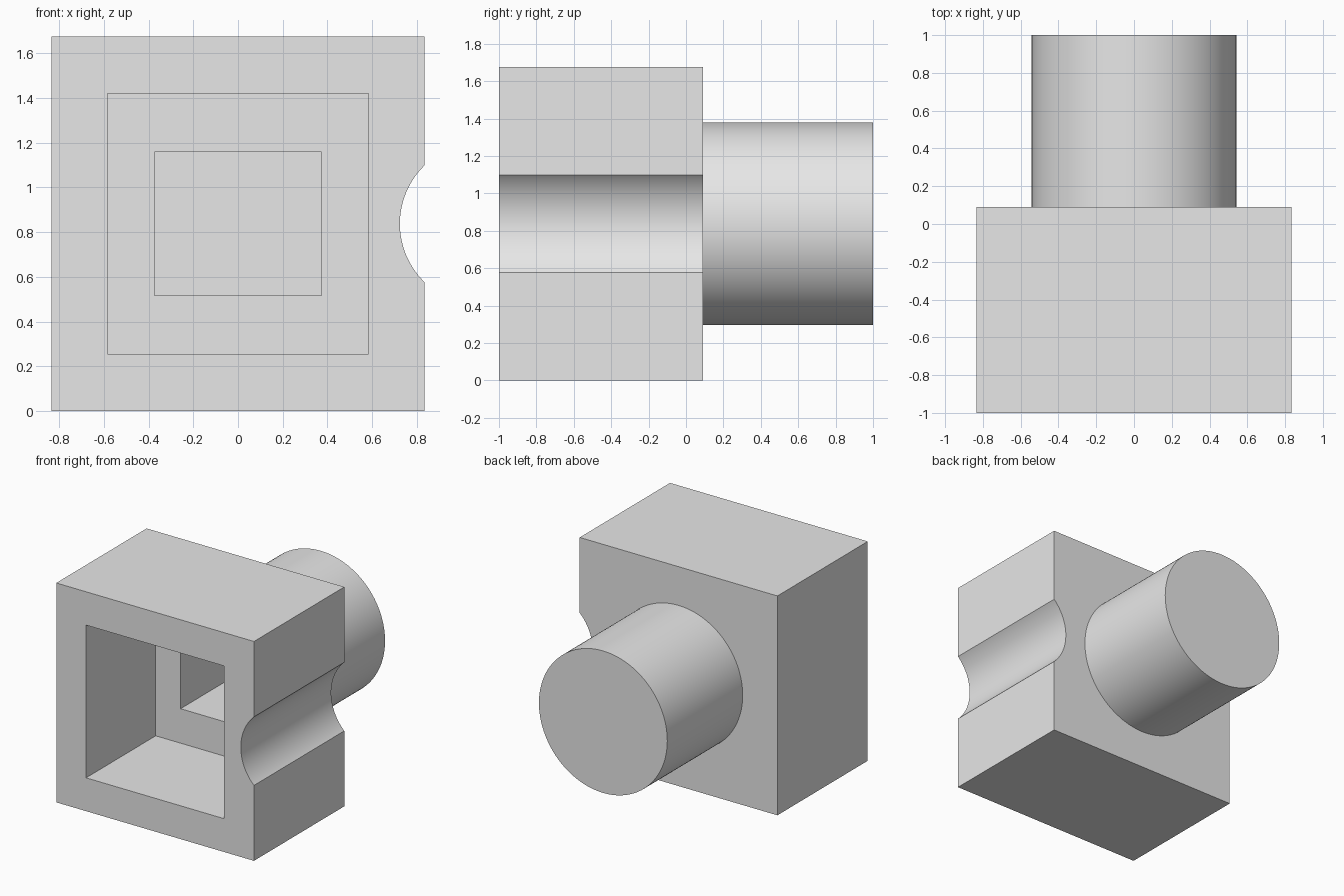
import bpy
import math

if "Cube" in bpy.data.objects:
    bpy.data.objects.remove(bpy.data.objects["Cube"], do_unlink=True)

HALF = 0.835            # half width of the square body
MID = 0.8375            # height of the shared axis
FRONT, BODY_BACK, END = -1.0, 0.09, 1.0

grey = bpy.data.materials.new("light grey")
grey.use_nodes = True
grey.diffuse_color = (0.8, 0.8, 0.8, 1)
grey.node_tree.nodes["Principled BSDF"].inputs["Base Color"].default_value = (0.8, 0.8, 0.8, 1)


def block(name, half_x, half_z, y0, y1):
    """Box centred on the axis, running from y0 to y1."""
    bpy.ops.mesh.primitive_cube_add(size=1, location=(0, (y0 + y1) / 2, MID))
    ob = bpy.context.object
    ob.name = name
    ob.scale = (2 * half_x, y1 - y0, 2 * half_z)
    bpy.ops.object.transform_apply(location=True, rotation=True, scale=True)
    return ob


def rod(name, radius, x, y0, y1):
    """Cylinder along y at the axis height."""
    bpy.ops.mesh.primitive_cylinder_add(
        vertices=128, radius=radius, depth=y1 - y0,
        location=(x, (y0 + y1) / 2, MID), rotation=(math.pi / 2, 0, 0))
    ob = bpy.context.object
    ob.name = name
    bpy.ops.object.transform_apply(location=True, rotation=True, scale=True)
    return ob


def combine(target, tool, operation):
    """Apply a boolean and remove the tool object."""
    tool.hide_render = True
    mod = target.modifiers.new(tool.name, "BOOLEAN")
    mod.operation, mod.object, mod.solver = operation, tool, "EXACT"
    bpy.context.view_layer.objects.active = target
    bpy.ops.object.modifier_apply(modifier=mod.name)
    bpy.data.objects.remove(tool, do_unlink=True)


# Square body with a round shaft behind it
body = block("socket_body", HALF, MID, FRONT, BODY_BACK)
combine(body, rod("shaft", 0.542, 0, -0.05, END), "UNION")

# Stepped square pocket, open at the front
combine(body, block("wide_pocket", 0.583, 0.583, FRONT - 0.2, -0.16), "DIFFERENCE")
combine(body, block("narrow_pocket", 0.373, 0.32, -0.3, 0.77), "DIFFERENCE")

# Rounded groove along the left side
combine(body, rod("side_groove", 0.364, 1.088, FRONT - 0.2, BODY_BACK + 0.2), "DIFFERENCE")

# Finish
body.data.materials.clear()
body.data.materials.append(grey)
for face in body.data.polygons:
    face.material_index = 0
bpy.ops.object.select_all(action="DESELECT")
body.select_set(True)
bpy.context.view_layer.objects.active = body
bpy.ops.object.shade_smooth_by_angle(angle=math.radians(30))
